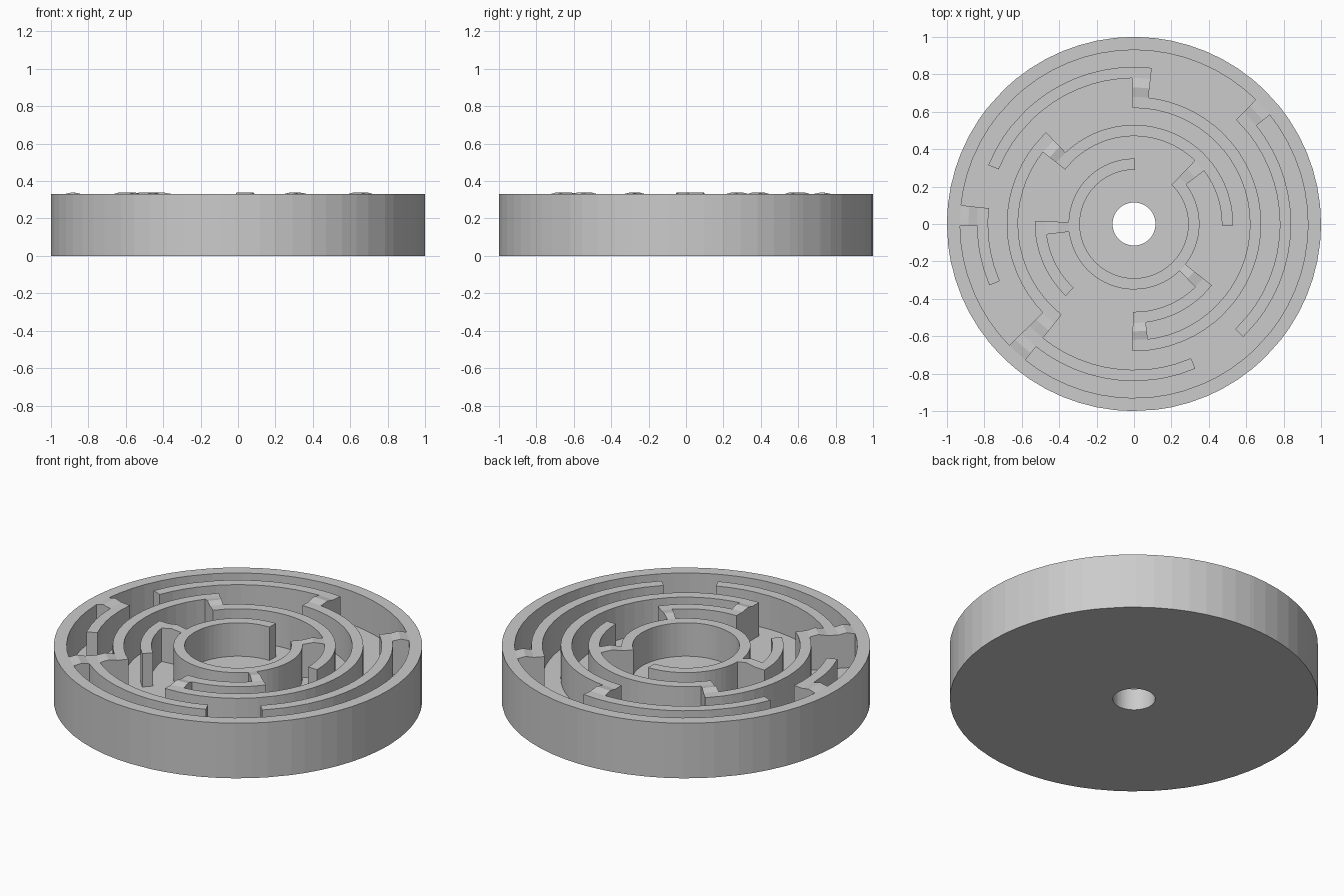
import bpy, bmesh
from math import radians, cos, sin

if "Cube" in bpy.data.objects:
    bpy.data.objects.remove(bpy.data.objects["Cube"])

FLOOR, TOP, BUMP = 0.13, 0.33, 0.34
# radii: hole, then wall rings separated by channels (each channel has a middle radius)
R = [0.115, 0.29, 0.35, 0.41, 0.47, 0.53, 0.575, 0.62, 0.68, 0.73, 0.78, 0.84, 0.885, 0.93, 1.0]
MID = {3, 6, 9, 12}          # channel middles, where spokes crown slightly

# walls: inner radius, outer radius, start angle, end angle
arcs = [
    (0.93, 1.00, 0, 360),
    (0.78, 0.84, -46, 45.6), (0.78, 0.84, 83.5, 158), (0.78, 0.84, 173.8, 203), (0.78, 0.84, 224.2, 293),
    (0.62, 0.68, -90.7, 90.7), (0.62, 0.68, 133.8, 231.4),
    (0.47, 0.53, -1, 141.7), (0.47, 0.53, 178.3, 226.5), (0.47, 0.53, -90.7, -38.2),
    (0.29, 0.35, 89, 406.2),
]
spokes = [
    (0.78, 0.93, 38.8, 45.6), (0.62, 0.84, 83.5, 90.7), (0.78, 0.93, 173.8, 180.6),
    (0.62, 0.93, 224.2, 231.4), (0.47, 0.68, 133.8, 141.7), (0.47, 0.68, -90.7, -83.2),
    (0.29, 0.53, 37.2, 46.2), (0.29, 0.53, -45.8, -38.2), (0.29, 0.53, 178.3, 186.8),
]
# arcs that stop at the far face of a spoke keep the ring flush with it
arcs[4] = (0.78, 0.84, 224.2, 293)
walls = arcs + spokes

# angular divisions: 64 sides, nudged away where wall ends fall
ends = sorted({round(a % 360, 1) for w in walls for a in w[2:]})
base = [i * 5.625 for i in range(64)]
A = sorted(ends + [b for b in base
                   if all(abs((b - e + 180) % 360 - 180) > 1.2 for e in ends)])
N = len(A)


def solid(i, j):
    """Is the polar cell (band i, sector j) a raised wall?"""
    if i < 0 or i >= len(R) - 1:
        return False
    r = (R[i] + R[i + 1]) / 2
    j %= N
    span = (A[(j + 1) % N] - A[j]) % 360
    a = A[j] + span / 2
    return any(w[0] < r < w[1] and (a - w[2]) % 360 < w[3] - w[2] for w in walls)


bm = bmesh.new()
cache = {}


def v(i, j, level):
    j %= N
    key = (i, j, level)
    if key not in cache:
        z = (0, FLOOR, BUMP if i in MID else TOP)[level]
        a = radians(A[j])
        cache[key] = bm.verts.new((R[i] * cos(a), R[i] * sin(a), z))
    return cache[key]


last = len(R) - 1
for j in range(N):
    # upper faces: floor or wall top
    for i in range(last):
        s = solid(i, j)
        k = 2 if s else 1
        bm.faces.new((v(i, j, k), v(i + 1, j, k), v(i + 1, j + 1, k), v(i, j + 1, k)))
        # curved wall side towards the next band
        if i + 1 < last and s != solid(i + 1, j):
            bm.faces.new((v(i + 1, j, 1), v(i + 1, j + 1, 1), v(i + 1, j + 1, 2), v(i + 1, j, 2)))
        # radial wall side towards the next sector
        if s != solid(i, j + 1):
            bm.faces.new((v(i, j + 1, 1), v(i + 1, j + 1, 1), v(i + 1, j + 1, 2), v(i, j + 1, 2)))
    # underside, outer rim and centre hole
    bm.faces.new((v(0, j, 0), v(0, j + 1, 0), v(last, j + 1, 0), v(last, j, 0)))
    bm.faces.new((v(last, j, 0), v(last, j + 1, 0), v(last, j + 1, 2), v(last, j, 2)))
    bm.faces.new((v(0, j, 0), v(0, j, 1), v(0, j + 1, 1), v(0, j + 1, 0)))

bmesh.ops.recalc_face_normals(bm, faces=bm.faces)
mesh = bpy.data.meshes.new("maze_disc")
bm.to_mesh(mesh)
bm.free()
bpy.context.collection.objects.link(bpy.data.objects.new("maze_disc", mesh))
